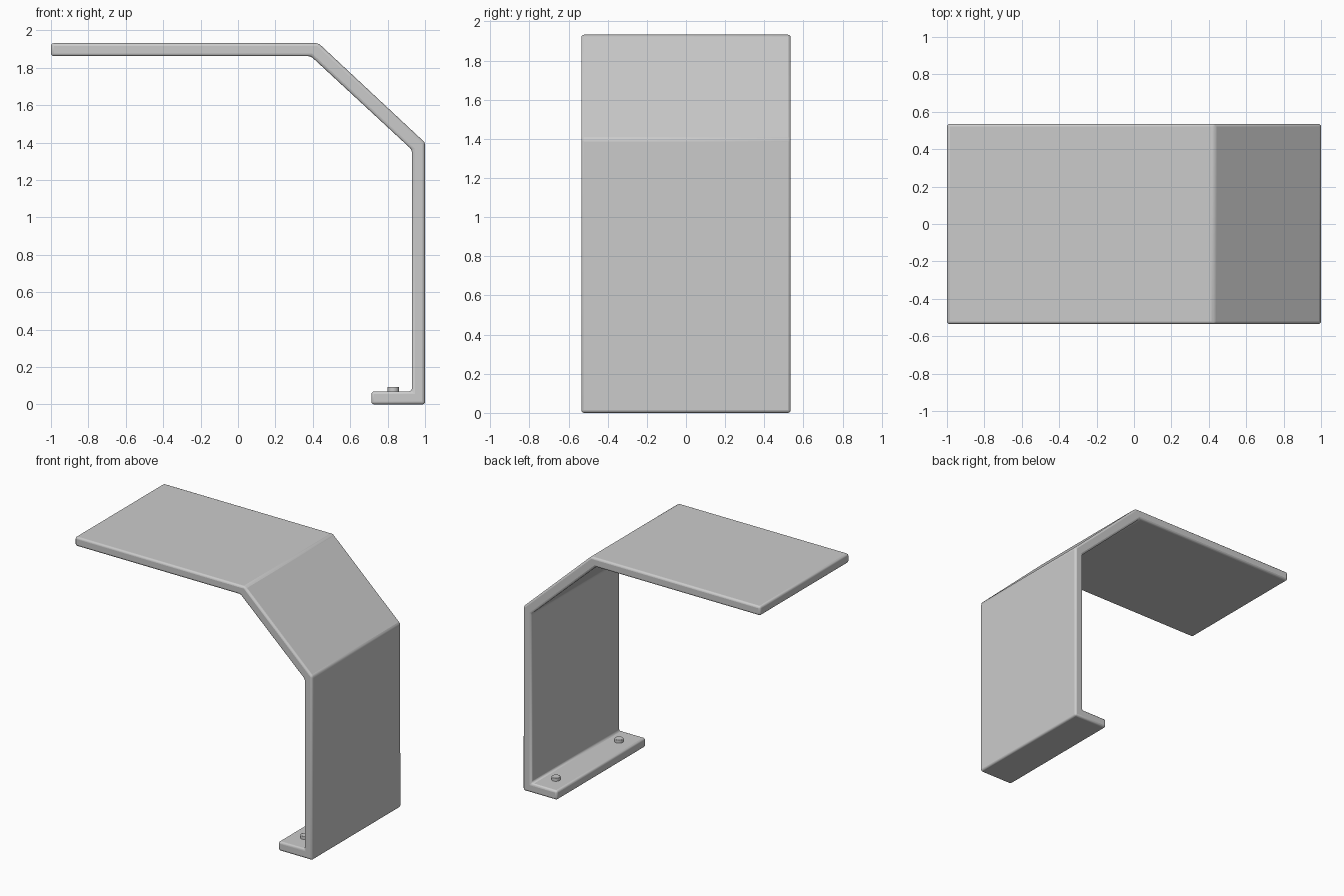
import bpy
import bmesh

cube = bpy.data.objects.get("Cube")
if cube:
    bpy.data.objects.remove(cube, do_unlink=True)

HALF_WIDTH = 0.535

grey = bpy.data.materials.new("light grey")
grey.use_nodes = True
color = (0.6, 0.6, 0.6, 1)
grey.diffuse_color = color
grey.node_tree.nodes["Principled BSDF"].inputs["Base Color"].default_value = color


def finish(obj, bevel, segments):
    """Give the part its colour, rounded edges and smooth shading."""
    obj.data.materials.append(grey)
    mod = obj.modifiers.new("rounded edges", 'BEVEL')
    mod.width = bevel
    mod.segments = segments
    mod.limit_method = 'ANGLE'
    bpy.ops.object.select_all(action='DESELECT')
    obj.select_set(True)
    bpy.context.view_layer.objects.active = obj
    bpy.ops.object.shade_smooth_by_angle(angle=0.6)


# Bent plate: side profile (x, z) extruded across the width
profile = [(-1, 1.932), (0.43, 1.932), (1, 1.4), (1, 0), (0.713, 0),
           (0.713, 0.07), (0.93, 0.07), (0.93, 1.362), (0.39, 1.862), (-1, 1.862)]
bm = bmesh.new()
face = bm.faces.new([bm.verts.new((x, -HALF_WIDTH, z)) for x, z in profile])
side = bmesh.ops.extrude_face_region(bm, geom=[face])
verts = [v for v in side["geom"] if isinstance(v, bmesh.types.BMVert)]
bmesh.ops.translate(bm, verts=verts, vec=(0, 2 * HALF_WIDTH, 0))
bmesh.ops.recalc_face_normals(bm, faces=bm.faces)
mesh = bpy.data.meshes.new("bent_plate")
bm.to_mesh(mesh)
bm.free()
plate = bpy.data.objects.new("bent_plate", mesh)
bpy.context.collection.objects.link(plate)
finish(plate, 0.015, 3)

# Bolt heads on the foot flange
for name, y in (("front_bolt", -0.38), ("back_bolt", 0.38)):
    bpy.ops.mesh.primitive_cylinder_add(vertices=32, radius=0.031, depth=0.04,
                                        location=(0.83, y, 0.074))
    bolt = bpy.context.object
    bolt.name = name
    finish(bolt, 0.003, 2)
